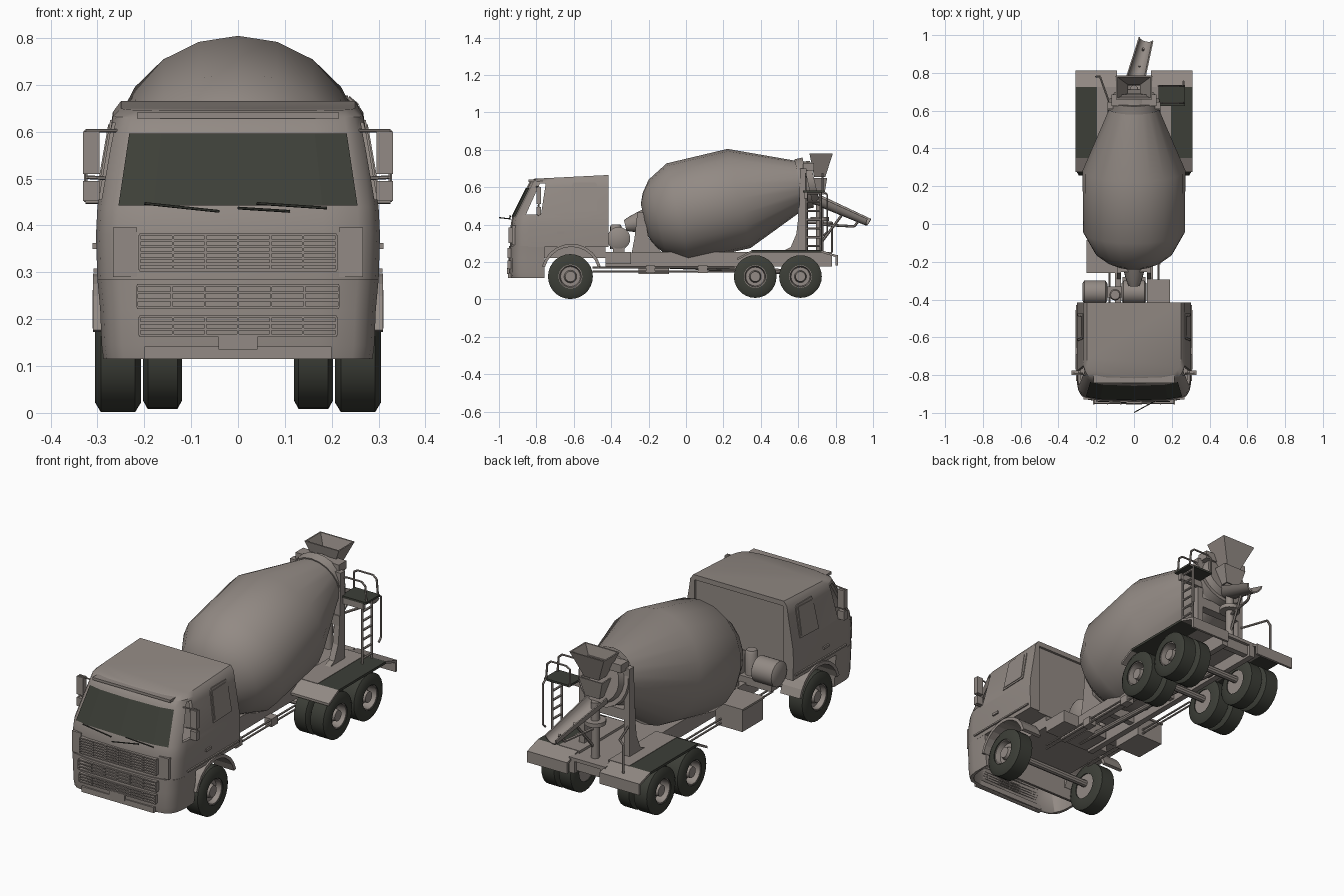
import bpy, bmesh, math
from mathutils import Vector as V

if "Cube" in bpy.data.objects:
    bpy.data.objects.remove(bpy.data.objects["Cube"])

def material(name, col):
    m = bpy.data.materials.new(name)
    m.diffuse_color = (*col, 1)
    m.use_nodes = True
    m.node_tree.nodes["Principled BSDF"].inputs["Base Color"].default_value = m.diffuse_color
    return m

BODY = material("warm grey paint", (.29, .255, .232))
DARK = material("dark rubber and glass", (.046, .049, .039))

def obj(name, verts, faces, mat=BODY, smooth=False):
    me = bpy.data.meshes.new(name)
    me.from_pydata([tuple(v) for v in verts], [], faces)
    bm = bmesh.new()
    bm.from_mesh(me)
    bmesh.ops.recalc_face_normals(bm, faces=bm.faces)
    bm.to_mesh(me)
    bm.free()
    me.materials.append(mat)
    o = bpy.data.objects.new(name, me)
    bpy.context.collection.objects.link(o)
    if smooth:
        bpy.ops.object.select_all(action='DESELECT')
        o.select_set(True)
        bpy.context.view_layer.objects.active = o
        bpy.ops.object.shade_smooth_by_angle(angle=math.radians(35))
    return o

def skin(name, rings, mat=BODY, smooth=False, loop=False):
    """Join equal rings of points; cap the ends unless they loop round."""
    n, k = len(rings[0]), len(rings)
    faces = [(i*n+j, i*n+(j+1) % n, (i+1) % k*n+(j+1) % n, (i+1) % k*n+j)
             for i in range(k if loop else k-1) for j in range(n)]
    if not loop:
        faces += [tuple(range(n)), tuple(range((k-1)*n, k*n))]
    return obj(name, [p for r in rings for p in r], faces, mat, smooth)

def prism(name, pts, x0, x1, mat=BODY, lean=0):
    """Side-view outline pushed through x; lean tilts it inward with height."""
    return skin(name, [[(x * (1 - lean*(z-.44)), y, z) for y, z in pts] for x in (x0, x1)], mat)

def box(name, x0, x1, y0, y1, z0, z1, mat=BODY):
    return prism(name, [(y0, z0), (y1, z0), (y1, z1), (y0, z1)], x0, x1, mat)

def circle_rings(prof, p, axis, n):
    a, p = V(axis).normalized(), V(p)
    ref = V((0, 0, 1)) if abs(a.z) < .9 else V((0, 1, 0))
    u = (ref - a*ref.dot(a)).normalized()
    w = a.cross(u)
    return [[p + a*t + (u*math.cos(2*math.pi*i/n) + w*math.sin(2*math.pi*i/n))*r
             for i in range(n)] for t, r in prof]

def turned(name, prof, p, axis, n=24, mat=BODY, loop=False):
    return skin(name, circle_rings(prof, p, axis, n), mat, True, loop)

def tubes(name, paths, r=.005, mat=BODY, n=6):
    verts, faces = [], []
    for path in paths:
        for a, b in zip(path, path[1:]):
            a, b = V(a), V(b)
            s, d = len(verts), b - a
            for ring in circle_rings([(0, r), (d.length, r)], a, d, n):
                verts += ring
            faces += [(s+j, s+(j+1) % n, s+n+(j+1) % n, s+n+j) for j in range(n)]
            faces += [tuple(range(s, s+n)), tuple(range(s+n, s+2*n))]
    return obj(name, verts, faces, mat)

def cut(target, cutter):
    m = target.modifiers.new("cut", 'BOOLEAN')
    m.object, m.solver = cutter, 'EXACT'
    bpy.context.view_layer.objects.active = target
    bpy.ops.object.modifier_apply(modifier=m.name)
    bpy.data.objects.remove(cutter)

# Cab shells: stacked rounded outlines, hollowed by a smaller copy
SHAPE = [(0, 0), (.6, .006), (.85, .02), (.93, .038), (.975, .062), (1, .10)]

def cab_loft(name, levels, back, inset=0):
    rings = []
    for z, w, yf, rise in levels:
        half = [((w-inset)*f, yf+inset+d) for f, d in SHAPE] + [(w-inset, back-inset)]
        full = half + [(-x, y) for x, y in half[:0:-1]]
        rings.append([(x, y, z + rise*(y-yf)/(back-yf)) for x, y in full])
    return skin(name, rings, BODY, True)

cab = cab_loft("cab", [(.28, .30, -.942, 0), (.38, .303, -.94, 0), (.44, .30, -.93, 0), (.60, .273, -.85, 0),
                       (.63, .267, -.835, .012), (.645, .25, -.81, .02)], -.415)
cut(cab, cab_loft("cab_inside", [(.295, .30, -.942, 0), (.44, .30, -.93, 0), (.60, .273, -.85, 0),
                                 (.625, .265, -.835, .01)], -.428, .014))
cut(cab, prism("window_cutter", [(-.855, .455), (-.79, .60), (-.78, .62), (-.75, .62), (-.775, .455)], -.5, .5))
cut(cab, box("back_recess_cutter", -.245, .245, -.427, -.3, .2, .64))
bumper = cab_loft("bumper_apron", [(.115, .287, -.945, 0), (.145, .291, -.949, 0), (.22, .294, -.949, 0),
                                   (.285, .30, -.947, 0)], -.757)
cut(bumper, cab_loft("bumper_inside", [(.09, .287, -.945, 0), (.27, .297, -.945, 0)], -.757, .014))

# Windscreen plate following the cab front
glass = []
for z, w, yf in ((.443, .30, -.9285), (.596, .273, -.852)):
    glass += [(w*f, yf+d-.005, z) for f, d in
              ((-.85, .02), (-.6, .006), (0, 0), (.6, .006), (.85, .02))]
obj("windscreen", glass, [(i, i+1, i+6, i+5) for i in range(4)], DARK)
box("sun_visor_lip", -.215, .215, -.842, -.80, .628, .641)
tubes("wipers", [[(0, -.998, .437), (.11, -.938, .43)], [(-.20, -.938, .447), (-.04, -.945, .43)],
                 [(.04, -.942, .447), (.19, -.94, .437)]], .003, DARK)

# Grilles with slats
for name, w, z0, z1, n, yf in (("upper_grille", .21, .305, .38, 7, -.949), ("middle_grille", .215, .225, .272, 4, -.954),
                               ("lower_grille", .21, .165, .205, 4, -.954)):
    for i in range(n):
        z = z0 + (z1-z0)*i/(n-1)
        box(name + "_slat", -w, w, yf, yf+.03, z-.003, z+.003)
    for x in (-w, -w*.66, -w*.33, 0, w*.33, w*.66, w):
        box(name + "_divider", x-.002, x+.002, yf-.001, yf+.03, z0, z1)
box("plate_holder", -.042, .042, -.956, -.93, .135, .167)
box("bumper_lip", -.20, .20, -.951, -.92, .115, .142)

def wheel(name, x, y, s, r, deep, w):
    """Tyre ring and dished hub; s is the outward side, w half the width."""
    k, c = r/.12, (x, y, .122)
    turned(name + "_tyre", [(-w, .064*k), (-w, .10*k), (-w*.75, r), (w*.75, r), (w, .10*k), (w, .064*k)],
           c, (s, 0, 0), 28, DARK, True)
    turned(name + "_hub", [(-w*.9, .065*k), (w*.9, .065*k), (w*.9, .059*k), (w*.9-deep, .053*k),
                           (w*.9-deep, .034*k), (w*.8, .028*k), (w*.8, .012)], c, (s, 0, 0), 20)

for s in (-1, 1):
    # Wheels, arches and mudguards
    wheel("front_wheel", s*.256, -.618, s, .12, .025, .049)
    for y in (.37, .612):
        wheel("rear_outer_wheel", s*.256, y, s, .114, .045, .047)
        wheel("rear_inner_wheel", s*.161, y, s, .114, .02, .042)
    arc = [math.radians(a) for a in range(15, 166, 15)]
    prism("front_wheel_arch", [(-.613+.162*math.cos(a), .135+.162*math.sin(a)) for a in arc] +
          [(-.613+.146*math.cos(a), .135+.146*math.sin(a)) for a in arc[::-1]], s*.20, s*.309)
    prism("mudguard_front_slope", [(.275, .222), (.35, .262), (.35, .25), (.275, .21)], s*.10, s*.31)
    box("mudguard_top", s*.195, s*.31, .35, .725, .25, .262, DARK)
    box("mudguard_inner_deck", s*.08, s*.195, .35, .725, .25, .264)
    prism("mudguard_rear_slope", [(.725, .262), (.81, .235), (.81, .223), (.725, .25)], s*.09, s*.31)
    box("rear_panel", s*.09, s*.31, .80, .812, .18, .236)
    # Chassis rails and low side bars
    box("chassis_rail", s*.07, s*.10, -.43, .78, .175, .25)
    tubes("side_bar", [[(s*.13, -.50, z), (s*.13, .26, z)] for z in (.15, .17)], .005)
    # Cab side details
    prism("rear_side_window_frame", [(-.62, .465), (-.61, .61), (-.60, .625), (-.485, .625), (-.475, .615), (-.475, .47)],
          s*.28, s*.3045, BODY, .565)
    prism("rear_side_window_pane", [(-.61, .475), (-.60, .61), (-.49, .615), (-.485, .48)], s*.28, s*.3075, BODY, .565)
    box("door_handle", s*.295, s*.31, -.69, -.65, .35, .362)
    box("door_sill", s*.29, s*.308, -.83, -.43, .30, .308)
    box("corner_panel", s*.215, s*.267, -.93, -.89, .29, .395)
    box("mirror_large", s*.295, s*.331, -.80, -.775, .51, .60)
    box("mirror_small", s*.295, s*.331, -.80, -.775, .452, .495)
    tubes("mirror_arms", [[(s*.25, -.80, .602), (s*.325, -.788, .602), (s*.325, -.788, .45), (s*.28, -.79, .45)],
                          [(s*.27, -.79, .50), (s*.325, -.788, .503)]], .004)
    # Rear drum support uprights
    prism("drum_upright", [(.50, .25), (.56, .28), (.59, .35), (.605, .48), (.61, .70), (.645, .70), (.645, .25)],
          s*.11, s*.14)
    prism("front_pedestal_side", [(-.29, .25), (-.13, .25), (-.20, .33), (-.225, .465), (-.26, .465), (-.275, .33)],
          s*.07, s*.09)

# Chassis middle
box("chassis_deck", -.10, .10, -.25, .78, .235, .252)
for y in (-.1, .2, .49, .75):
    box("cross_member", -.08, .08, y-.015, y+.015, .185, .24)
for y in (-.618, .37, .612):
    tubes("axle", [[(-.22, y, .135), (.22, y, .135)]], .018, n=10)
tubes("drive_shaft", [[(0, -.4, .19), (0, .37, .16), (0, .612, .14)]], .014, n=10)
box("engine_cover", -.19, .19, -.85, -.43, .22, .30)
box("gearbox", -.06, .06, -.43, -.28, .18, .24)
for y in (-.19, .09):
    box("side_bar_bracket", .10, .14, y-.025, y+.025, .14, .18)

# Equipment behind the cab
box("battery_box", .10, .19, -.43, -.295, .19, .252)
box("fuel_box", -.248, -.10, -.255, -.09, .135, .245)
box("fuel_box_lid", -.252, -.10, -.26, -.085, .24, .25)
for name, x in (("water_tank", -.207), ("hydraulic_tank", 0)):
    turned(name, [(-.066, .045), (-.055, .062), (.055, .062), (.066, .045)], (x, -.36, .325), (1, 0, 0), 20)
box("tank_cradle", -.24, .06, -.39, -.33, .24, .28)
turned("air_cleaner", [(0, .03), (.12, .03), (.13, .024)], (-.10, -.375, .27), (0, 0, 1), 16)
turned("drum_gearbox", [(0, .03), (.04, .045), (.10, .06), (.14, .07)], (0, -.325, .395), (0, .974, .225), 16)
box("front_pedestal", -.08, .08, -.255, -.225, .25, .46)

# Mixer drum on a tilted axis
AX, C = (0, .974, .225), (0, -.043, .464)
turned("mixer_drum", [(-.183, .09), (-.160, .145), (-.113, .207), (0, .27), (.335, .272), (.70, .118), (.75, .11)],
       C, AX, 20)
turned("drum_roller_ring", [(.67, .125), (.67, .137), (.715, .137), (.715, .125)], C, AX, 20)
box("support_cross_beam", -.14, .14, .60, .645, .44, .49)
box("support_top_beam", -.12, .12, .625, .685, .69, .73)

# Hopper and funnel: open rectangular shells
def funnel(name, top, bottom):
    def ring(x, y0, y1, z, t=0):
        return [(-x+t, y0+t, z), (x-t, y0+t, z), (x-t, y1-t, z), (-x+t, y1-t, z)]
    skin(name, [ring(*bottom), ring(*top), ring(*top, .007), ring(*bottom, .007)], loop=True)

funnel("loading_hopper", (.095, .66, .785, .78), (.04, .685, .745, .655))
funnel("discharge_funnel", (.065, .66, .755, .65), (.04, .68, .74, .56))

# Half-pipe discharge chute
p0, p1 = V((-.01, .70, .56)), V((.064, .98, .43))
a = (p1-p0).normalized()
side = a.cross(V((0, 0, 1))).normalized()
up = side.cross(a)
ang = [math.pi + math.pi*i/8 for i in range(9)]
skin("chute", [[p + side*q*math.cos(t) + up*q*math.sin(t) for q, ts in ((r, ang), (r-.007, ang[::-1])) for t in ts]
               for p, r in ((p0, .055), (p1, .04))], smooth=True)
turned("chute_post", [(0, .02), (.28, .02)], (0, .715, .25), (0, 0, 1), 12)
turned("chute_swivel", [(0, .05), (.02, .05)], (0, .715, .42), (0, 0, 1), 16)
tubes("chute_brace", [[(0, .72, .40), (.04, .90, .39), (.05, .93, .43)], [(0, .72, .30), (.03, .84, .46)]], .007)

# Ladder, platform and handrails on the right side
L = .235
box("platform", .13, .27, .625, .735, .572, .582, DARK)
tubes("ladder", [[(L, y, .25), (L, y, .575)] for y in (.645, .72)] +
      [[(L, .645, z/1000), (L, .72, z/1000)] for z in range(285, 570, 47)], .006)
tubes("handrail", [[(.13, y, .575), (.13, y, .66), (.15, y, .672), (.235, y, .672), (.255, y, .655), (.262, y, .575)]
                   for y in (.64, .73)] + [[(.262, .735, .34), (.262, .755, .36), (.262, .755, .56), (.262, .73, .58)]], .005)
box("platform_bracket", .12, .25, .63, .65, .54, .572)
tubes("left_grab_rail", [[(-.20, .78, .25), (-.20, .78, .39), (-.18, .78, .41), (-.13, .64, .41)]], .006)
